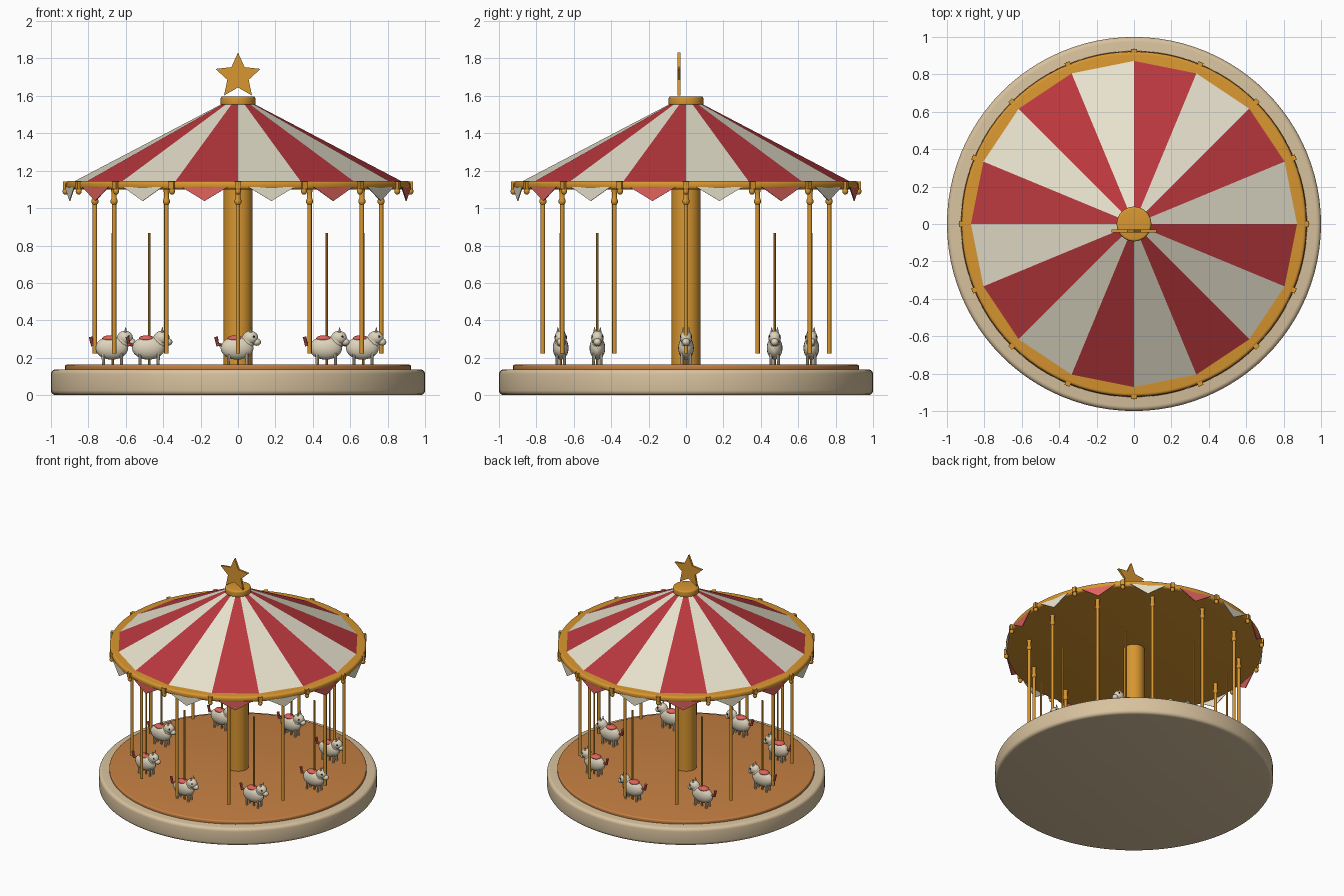
import bpy, bmesh, math
from math import cos, sin, pi, radians
from mathutils import Vector, Matrix

if "Cube" in bpy.data.objects:
    bpy.data.objects.remove(bpy.data.objects["Cube"])


def material(name, r, g, b):
    m = bpy.data.materials.new(name)
    lin = [((c / 255 + 0.055) / 1.055) ** 2.4 for c in (r, g, b)]
    m.diffuse_color = (*lin, 1)
    m.use_nodes = True
    m.node_tree.nodes["Principled BSDF"].inputs["Base Color"].default_value = m.diffuse_color
    return m


GOLD = material("gold", 216, 150, 48)
TAN = material("tan stone", 216, 194, 158)
DECK = material("deck wood", 198, 128, 66)
RED = material("canopy red", 186, 56, 62)
CREAM = material("canopy cream", 232, 226, 205)
CORAL = material("coral", 222, 98, 92)
HORSE = material("horse cream", 222, 212, 188)
DARK = material("dark", 45, 40, 38)


def finish(name, bm, mats, smooth=True):
    bmesh.ops.recalc_face_normals(bm, faces=bm.faces)
    me = bpy.data.meshes.new(name)
    bm.to_mesh(me)
    bm.free()
    for m in mats:
        me.materials.append(m)
    ob = bpy.data.objects.new(name, me)
    bpy.context.collection.objects.link(ob)
    if smooth:
        bpy.ops.object.select_all(action='DESELECT')
        ob.select_set(True)
        bpy.context.view_layer.objects.active = ob
        bpy.ops.object.shade_smooth_by_angle(angle=radians(35))
    return ob


def lathe(name, profile, mat, n=64, loc=(0, 0)):
    """Spin (radius, z) points, closing the ends with caps."""
    bm = bmesh.new()
    rings = [[bm.verts.new((loc[0] + r * cos(2 * pi * i / n), loc[1] + r * sin(2 * pi * i / n), z))
              for i in range(n)] for r, z in profile]
    for a, b in zip(rings, rings[1:]):
        for i in range(n):
            j = (i + 1) % n
            bm.faces.new((a[i], a[j], b[j], b[i]))
    bm.faces.new(rings[0])
    bm.faces.new(rings[-1])
    return finish(name, bm, [mat])


def drum(name, r, z0, z1, bevel, mat, n=64):
    """Disc with rounded rims."""
    arc = [i * pi / 8 for i in range(5)]
    low = [(r - bevel + bevel * sin(a), z0 + bevel - bevel * cos(a)) for a in arc]
    high = [(r - bevel + bevel * cos(a), z1 - bevel + bevel * sin(a)) for a in arc]
    return lathe(name, low + high, mat, n)


def ellipsoid(name, c, size, mat, u=16, v=10):
    bm = bmesh.new()
    bmesh.ops.create_uvsphere(bm, u_segments=u, v_segments=v, radius=1,
                              matrix=Matrix.Translation(c) @ Matrix.Diagonal((*size, 1)))
    return finish(name, bm, [mat])


def rod(name, a, b, r1, r2, mat, n=10):
    a, b = Vector(a), Vector(b)
    rot = (b - a).to_track_quat('Z', 'Y').to_matrix().to_4x4()
    bm = bmesh.new()
    bmesh.ops.create_cone(bm, cap_ends=True, segments=n, radius1=r1, radius2=r2, depth=(b - a).length,
                          matrix=Matrix.Translation((a + b) / 2) @ rot)
    return finish(name, bm, [mat])


def repeat(parts, matrices):
    """Place the given parts at each matrix, sharing mesh data."""
    for i, mtx in enumerate(matrices):
        for p in parts:
            ob = p if i == 0 else p.copy()
            if i:
                bpy.context.collection.objects.link(ob)
            ob.matrix_world = mtx


def around(n):
    return [Matrix.Rotation(2 * pi * i / n, 4, 'Z') for i in range(n)]


# Base, deck and centre column
drum("base", 1.0, 0, 0.138, 0.025, TAN, 96)
drum("deck", 0.925, 0.13, 0.163, 0.01, DECK, 96)
lathe("centre_column", [(0.077, 0.15), (0.077, 1.12)], GOLD, 32)

# Canopy: rim disc, striped roof and cap
drum("canopy_rim", 0.922, 1.10, 1.145, 0.016, GOLD, 96)
bm = bmesh.new()
low, high = ([bm.verts.new((r * cos(k * pi / 8), r * sin(k * pi / 8), z)) for k in range(16)]
             for r, z in ((0.885, 1.138), (0.08, 1.56)))
for k in range(16):
    j = (k + 1) % 16
    bm.faces.new((low[k], low[j], high[j], high[k])).material_index = k % 2
finish("canopy_roof", bm, [CREAM, RED], smooth=False)
drum("canopy_cap", 0.093, 1.547, 1.598, 0.012, GOLD, 32)

# Star on top
bm = bmesh.new()
pts = [(r * sin(k * pi / 5), 1.705 + r * cos(k * pi / 5))
       for k in range(10) for r in ((0.127, 0.06)[k % 2],)]
front = bm.faces.new([bm.verts.new((x, -0.045, z)) for x, z in pts])
ext = bmesh.ops.extrude_face_region(bm, geom=[front])["geom"]
bmesh.ops.translate(bm, vec=(0, 0.016, 0), verts=[g for g in ext if isinstance(g, bmesh.types.BMVert)])
finish("star", bm, [GOLD], smooth=False)

# Pennants between the brackets
for k in range(16):
    bm = bmesh.new()
    turn = Matrix.Rotation((k + 0.5) * pi / 8, 4, 'Z')
    sides = [[bm.verts.new(turn @ Vector((x, y, z)))
              for y, z in ((-0.125, 1.112), (0, 1.038), (0.125, 1.112))] for x in (0.914, 0.919)]
    bm.faces.new(sides[0])
    bm.faces.new(sides[1])
    for i in range(3):
        j = (i + 1) % 3
        bm.faces.new((sides[0][i], sides[0][j], sides[1][j], sides[1][i]))
    finish("pennant", bm, [CORAL if k % 2 else CREAM], smooth=False)

# Rim brackets with hanging bulbs
bm = bmesh.new()
bmesh.ops.create_cube(bm, size=1, matrix=Matrix.Translation((0.925, 0, 1.123)) @ Matrix.Diagonal((0.022, 0.03, 0.04, 1)))
bracket = finish("rim_bracket", bm, [GOLD], smooth=False)
bulb = ellipsoid("rim_bulb", (0.922, 0, 1.09), (0.016, 0.016, 0.018), GOLD, 12, 8)
repeat([bracket, bulb], around(16))

# Outer poles with collars
pole = lathe("outer_pole", [(0.012, 0.222), (0.012, 1.02), (0.018, 1.028), (0.019, 1.04), (0.014, 1.052),
                            (0.014, 1.085), (0.02, 1.11)], GOLD, 12, (0.765, 0))
repeat([pole], around(12))

# Riding horses, all facing +x, each on a thin pole
horse = [
    rod("horse_pole", (0, 0, 0.16), (0, 0, 0.868), 0.007, 0.007, GOLD),
    ellipsoid("horse_body", (-0.005, 0, 0.252), (0.088, 0.042, 0.062), HORSE, 20, 12),
    ellipsoid("horse_neck", (0.052, 0, 0.288), (0.036, 0.028, 0.045), HORSE),
    ellipsoid("horse_head", (0.066, 0, 0.307), (0.042, 0.033, 0.037), HORSE),
    ellipsoid("horse_muzzle", (0.1, 0, 0.284), (0.023, 0.021, 0.02), HORSE),
    ellipsoid("horse_saddle", (-0.015, 0, 0.302), (0.042, 0.033, 0.018), CORAL),
    rod("horse_tail_top", (-0.075, 0, 0.266), (-0.115, 0, 0.272), 0.009, 0.008, CORAL),
    rod("horse_tail_tip", (-0.107, 0, 0.262), (-0.118, 0, 0.312), 0.008, 0.01, CORAL),
]
for y in (-1, 1):
    horse.append(ellipsoid("horse_eye", (0.085, y * 0.028, 0.313), (0.006, 0.005, 0.006), DARK, 8, 6))
    horse.append(rod("horse_ear", (0.068, y * 0.014, 0.333), (0.07, y * 0.016, 0.364), 0.009, 0.001, HORSE, 8))
    for x in (-0.05, 0.047):
        horse.append(rod("horse_leg", (x, y * 0.02, 0.163), (x, y * 0.02, 0.225), 0.008, 0.009, HORSE, 8))
repeat(horse, [Matrix.Translation((0.67 * cos(k * pi / 4), 0.67 * sin(k * pi / 4), 0)) for k in range(8)])
